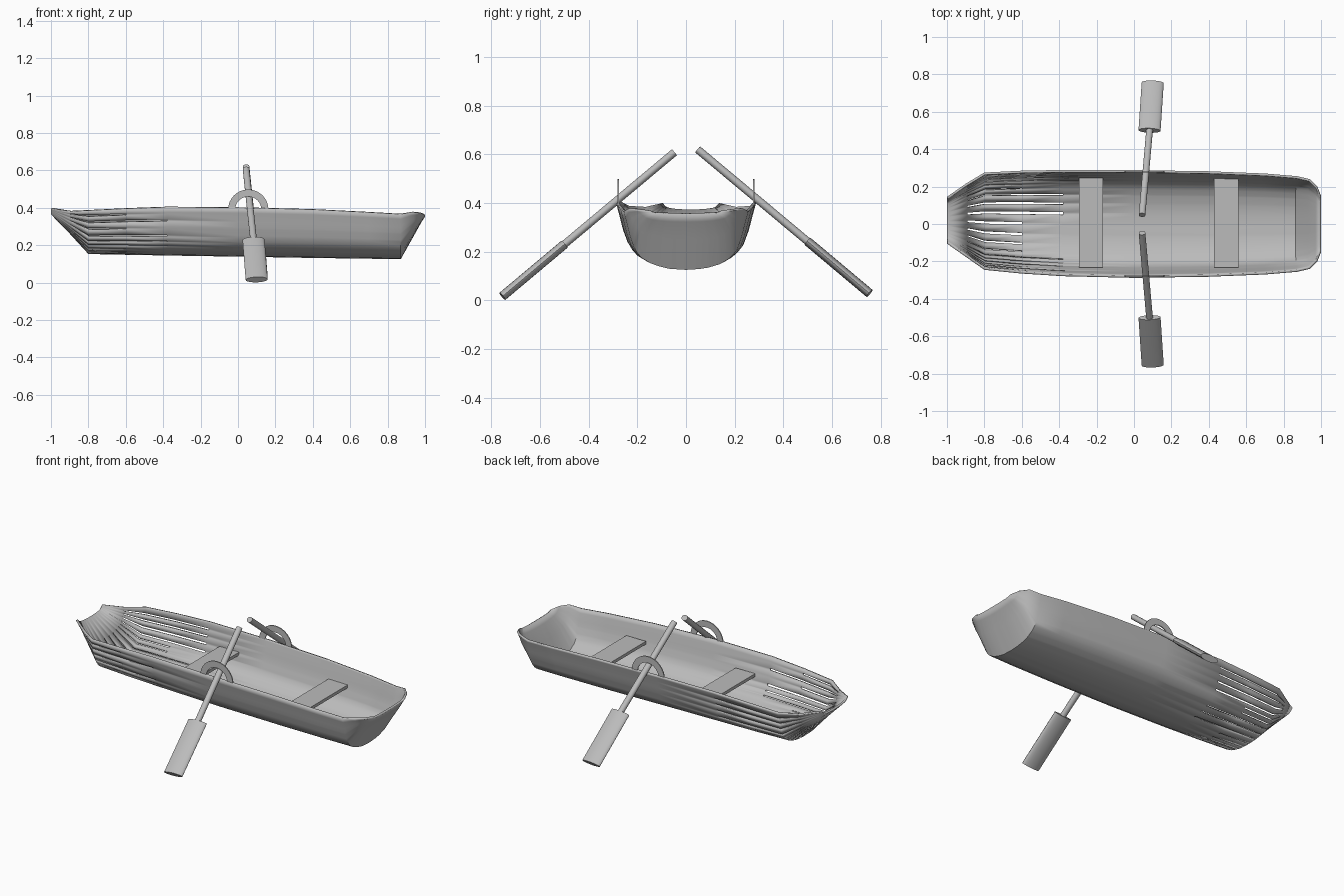
import bpy
import bmesh
import math
import random
from mathutils import Matrix, Vector

if "Cube" in bpy.data.objects:
    bpy.data.objects.remove(bpy.data.objects["Cube"], do_unlink=True)
random.seed(4)

grey = bpy.data.materials.new("weathered grey")
grey.use_nodes = True
grey.diffuse_color = (0.5, 0.5, 0.5, 1)
grey.node_tree.nodes["Principled BSDF"].inputs["Base Color"].default_value = (0.5, 0.5, 0.5, 1)


def finish(name, bm, smooth=True):
    mesh = bpy.data.meshes.new(name)
    bm.to_mesh(mesh)
    bm.free()
    mesh.materials.append(grey)
    obj = bpy.data.objects.new(name, mesh)
    bpy.context.collection.objects.link(obj)
    if smooth:
        bpy.ops.object.select_all(action='DESELECT')
        obj.select_set(True)
        bpy.context.view_layer.objects.active = obj
        bpy.ops.object.shade_smooth_by_angle(angle=math.radians(35))
    return obj


# Half section of the hull, from keel to rim
PROFILE = [Vector(p) for p in ((0, 0), (0.3, 0.02), (0.55, 0.1), (0.72, 0.21),
                               (0.82, 0.34), (0.9, 0.58), (0.95, 0.8), (1, 1))]


def section(u):
    """Point on the section for u from -1 (right rim) to 1 (left rim)."""
    s = abs(u) * (len(PROFILE) - 1)
    i = min(int(s), len(PROFILE) - 2)
    p = PROFILE[i].lerp(PROFILE[i + 1], s - i)
    return math.copysign(p.x, u), p.y


# Stations: x, half width, keel height, rim height, sideways shift
STATIONS = [(-1, 0.125, 0.365, 0.395, 0.02), (-0.9, 0.195, 0.262, 0.38, 0.02),
            (-0.8, 0.26, 0.153, 0.385, 0.015), (-0.6, 0.275, 0.149, 0.395, 0.01),
            (-0.38, 0.284, 0.145, 0.403, 0.005), (0, 0.288, 0.139, 0.4, 0),
            (0.4, 0.282, 0.132, 0.39, 0), (0.7, 0.27, 0.128, 0.375, 0),
            (0.87, 0.256, 0.125, 0.365, 0), (0.94, 0.24, 0.25, 0.375, 0),
            (0.98, 0.2, 0.322, 0.37, 0), (1, 0.15, 0.352, 0.362, 0)]

# Plank columns alternate with narrow seams
PLANKS = 20
columns = [-1.0]
for k in range(PLANKS):
    start = -1 + 2 * k / PLANKS
    columns += [start + 1.5 / PLANKS, start + 2 / PLANKS]

# Hull shell, with the seams split open towards the worn end
bm = bmesh.new()
rows = []
for x, half, keel, rim, shift in STATIONS:
    row = []
    for u in columns:
        y, t = section(u)
        row.append(bm.verts.new((x, shift + y * half, keel + t * (rim - keel))))
    rows.append(row)
for j in range(len(columns) - 1):
    seam = j % 2 == 1 and j < len(columns) - 2
    last_open = random.choice((2, 3, 3)) if seam else 0
    for i in range(len(rows) - 1):
        if 1 <= i <= last_open:
            continue
        bm.faces.new((rows[i][j], rows[i][j + 1], rows[i + 1][j + 1], rows[i + 1][j]))
hull = finish("hull", bm)
shell = hull.modifiers.new("shell thickness", 'SOLIDIFY')
shell.thickness = 0.012
shell.offset = -1

# Two bench seats
for name, x in (("rear_seat", -0.23), ("front_seat", 0.493)):
    bm = bmesh.new()
    bmesh.ops.create_cube(bm, size=1, matrix=Matrix.Translation((x, 0.007, 0.285))
                          @ Matrix.Diagonal((0.13, 0.48, 0.018, 1)))
    finish(name, bm, smooth=False)


def oar_part(bm, a, b, width, depth, sides):
    """Elliptical rod from a to b, its wide axis lying along x."""
    a, b = Vector(a), Vector(b)
    along = (b - a).normalized()
    wide = (Vector((1, 0, 0)) - along * along.x).normalized()
    thin = along.cross(wide)
    frame = Matrix((wide, thin, along)).transposed().to_4x4()
    bmesh.ops.create_cone(bm, cap_ends=True, segments=sides, radius1=1, radius2=1, depth=1,
                          matrix=Matrix.Translation((a + b) / 2) @ frame
                          @ Matrix.Diagonal((width, depth, (b - a).length, 1)))


for side, label, lift in ((-1, "right", 0), (1, "left", 0.012)):
    # Oar: round shaft and flattened blade
    grip = (0.043, side * 0.048, 0.608 + lift)
    neck = (0.083, side * 0.5, 0.23 + lift)
    tip = (0.1, side * 0.755, 0.016 + lift)
    bm = bmesh.new()
    oar_part(bm, grip, neck, 0.018, 0.016, 14)
    finish(label + "_oar_shaft", bm)
    bm = bmesh.new()
    oar_part(bm, neck, tip, 0.059, 0.019, 20)
    finish(label + "_oar_blade", bm)

    # Oarlock: thin half ring standing on the rim
    bm = bmesh.new()
    arcs = []
    for k in range(17):
        a = math.pi * k / 16
        arcs.append([bm.verts.new((0.055 + r * math.cos(a), side * 0.278,
                                   0.39 + r * math.sin(a))) for r in (0.07, 0.108)])
    for p, q in zip(arcs, arcs[1:]):
        bm.faces.new((p[0], p[1], q[1], q[0]))
    ring = finish(label + "_oarlock", bm, smooth=False)
    plate = ring.modifiers.new("plate thickness", 'SOLIDIFY')
    plate.thickness = 0.006
    plate.offset = 0
